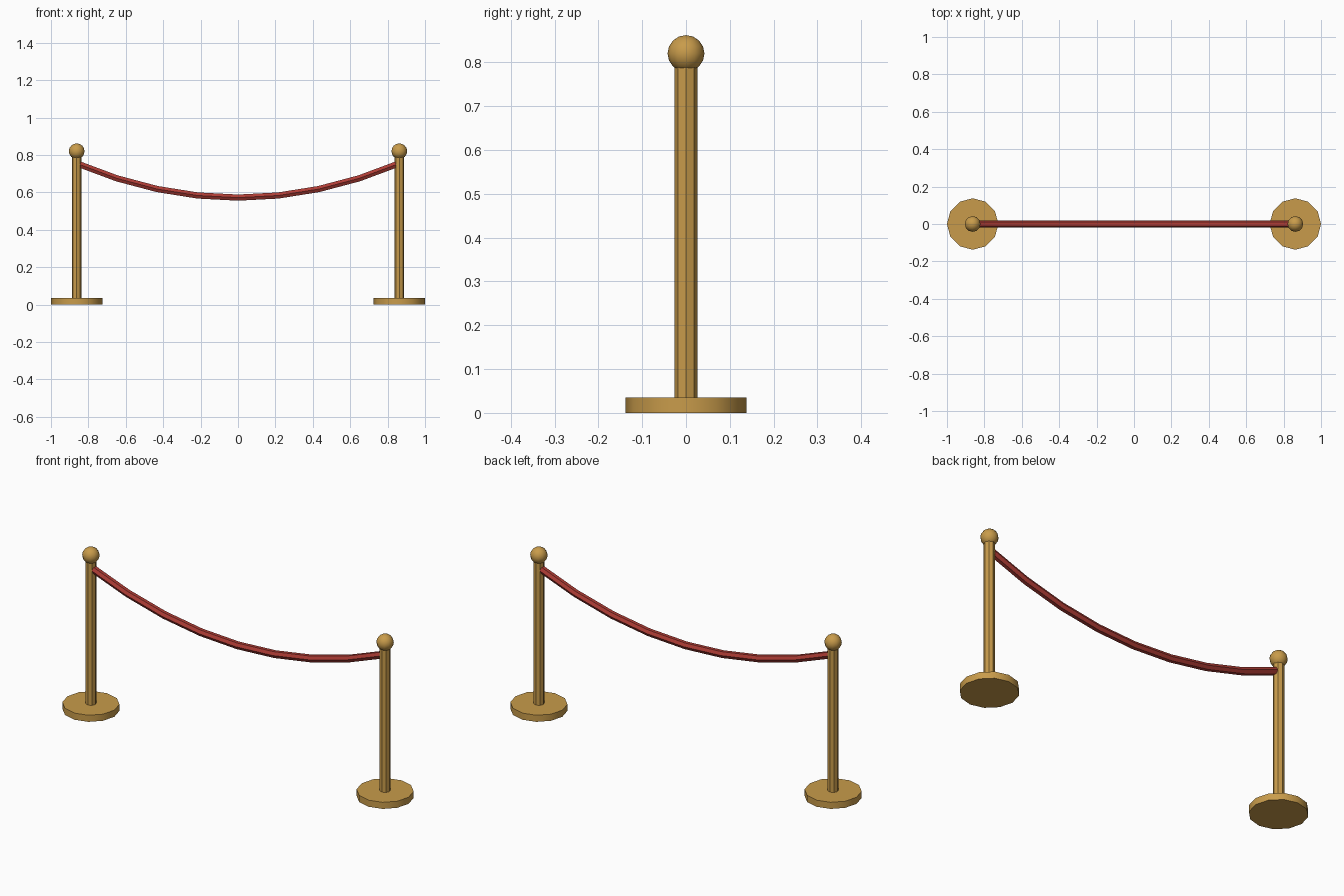
import bpy
import bmesh
import math
from mathutils import Vector

cube = bpy.data.objects.get("Cube")
if cube:
    bpy.data.objects.remove(cube)

POST_X = 0.8625
ROPE_LOW, ROPE_SAG = 0.572, 0.183


def make_material(name, color):
    mat = bpy.data.materials.new(name)
    mat.use_nodes = True
    mat.diffuse_color = color
    bsdf = mat.node_tree.nodes["Principled BSDF"]
    bsdf.inputs["Base Color"].default_value = color
    return mat


brass = make_material("brass", (0.58, 0.33, 0.07, 1))
velvet = make_material("red velvet", (0.42, 0.045, 0.035, 1))


def finish(name, mat):
    obj = bpy.context.object
    obj.name = name
    obj.data.materials.append(mat)
    bpy.ops.object.shade_smooth_by_angle(angle=math.radians(35))
    return obj


def cylinder(name, x, radius, bottom, top, sides):
    bpy.ops.mesh.primitive_cylinder_add(
        vertices=sides, radius=radius, depth=top - bottom,
        location=(x, 0, (bottom + top) / 2))
    return finish(name, brass)


# Two posts, each with a foot, a pole and a ball
for side, x in (("left", POST_X), ("right", -POST_X)):
    cylinder(side + "_base", x, 0.1375, 0, 0.035, 12)
    cylinder(side + "_pole", x, 0.0262, 0.035, 0.8, 8)
    bpy.ops.mesh.primitive_uv_sphere_add(
        segments=12, ring_count=8, radius=0.042, location=(x, 0, 0.82))
    finish(side + "_ball", brass)

# Sagging rope: a hexagon swept along a parabola
bm = bmesh.new()
rings = []
SEGMENTS, SIDES, RADIUS = 8, 6, 0.019
for i in range(SEGMENTS + 1):
    t = 2 * i / SEGMENTS - 1
    center = Vector((t * POST_X, 0, ROPE_LOW + ROPE_SAG * t * t))
    up = Vector((-2 * ROPE_SAG * t / POST_X, 0, 1)).normalized()
    angles = [math.tau * k / SIDES for k in range(SIDES)]
    rings.append([bm.verts.new(center + RADIUS * (
        math.cos(a) * Vector((0, 1, 0)) + math.sin(a) * up)) for a in angles])
for a, b in zip(rings, rings[1:]):
    for k in range(SIDES):
        n = (k + 1) % SIDES
        bm.faces.new((a[k], a[n], b[n], b[k]))
bm.faces.new(rings[0])
bm.faces.new(rings[-1])
bmesh.ops.recalc_face_normals(bm, faces=bm.faces)
mesh = bpy.data.meshes.new("rope")
bm.to_mesh(mesh)
bm.free()
rope = bpy.data.objects.new("rope", mesh)
bpy.context.collection.objects.link(rope)
bpy.ops.object.select_all(action="DESELECT")
rope.select_set(True)
bpy.context.view_layer.objects.active = rope
finish("rope", velvet)
